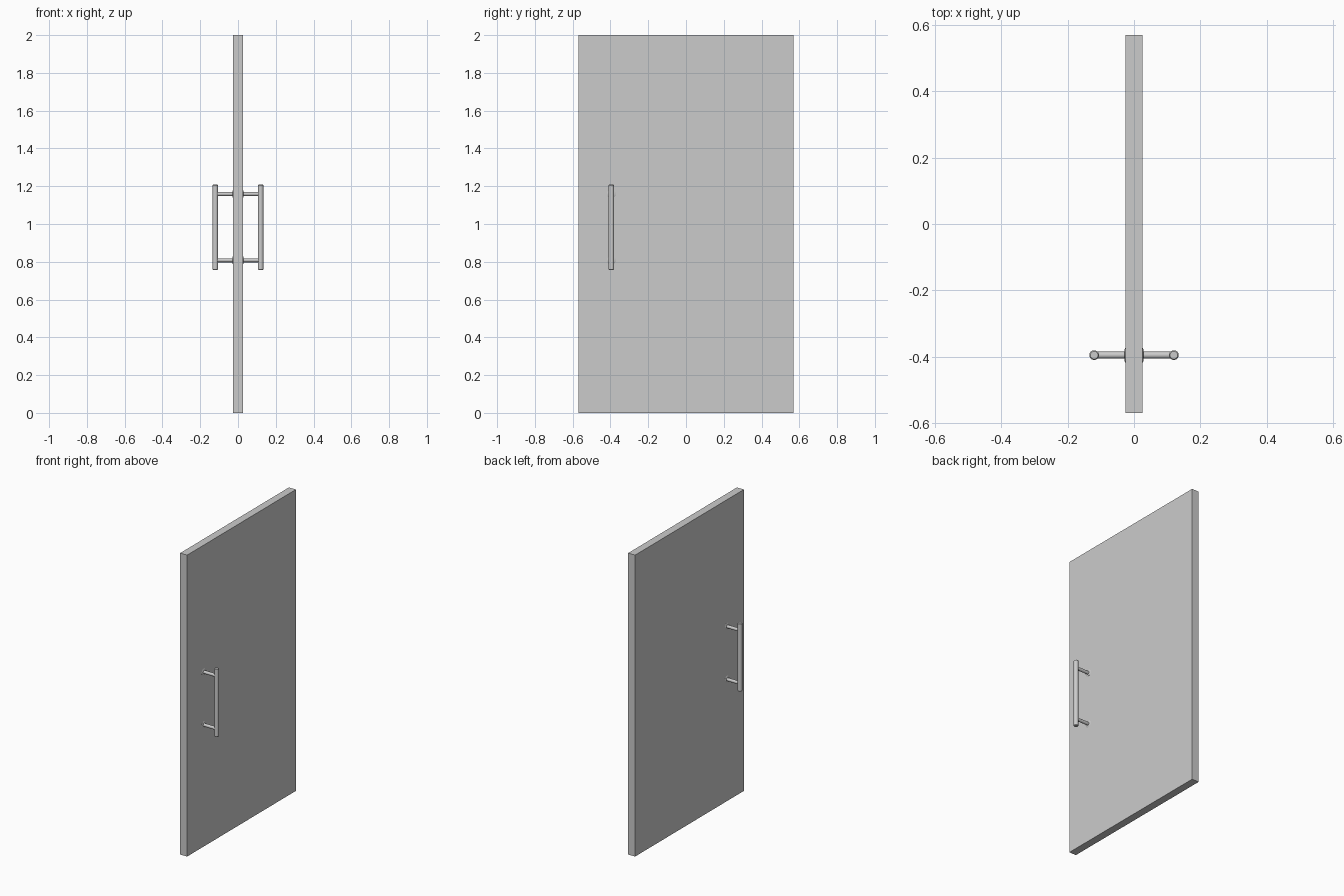
import bpy, bmesh, math

if "Cube" in bpy.data.objects:
    bpy.data.objects.remove(bpy.data.objects["Cube"])

def finish(name, bm, smooth=False):
    me = bpy.data.meshes.new(name)
    bmesh.ops.recalc_face_normals(bm, faces=bm.faces[:])
    bm.to_mesh(me)
    bm.free()
    ob = bpy.data.objects.new(name, me)
    bpy.context.collection.objects.link(ob)
    if smooth:
        bpy.ops.object.select_all(action='DESELECT')
        ob.select_set(True)
        bpy.context.view_layer.objects.active = ob
        bpy.ops.object.shade_smooth_by_angle(angle=math.radians(35))
    return ob

def lathe(name, profile, location, rotation=(0, 0, 0), sides=32):
    """Solid of revolution about local z from (radius, height) points."""
    bm = bmesh.new()
    rings = [[bm.verts.new((r * math.cos(2 * math.pi * i / sides),
                            r * math.sin(2 * math.pi * i / sides), h))
              for i in range(sides)] for r, h in profile]
    for a, b in zip(rings, rings[1:]):
        for i in range(sides):
            j = (i + 1) % sides
            bm.faces.new((a[i], a[j], b[j], b[i]))
    bm.faces.new(rings[0])
    bm.faces.new(rings[-1])
    ob = finish(name, bm, True)
    ob.location, ob.rotation_euler = location, rotation
    return ob

# door slab
bm = bmesh.new()
bmesh.ops.create_cube(bm, size=1)
for v in bm.verts:
    v.co = (v.co.x * 0.051, v.co.y * 1.14, v.co.z * 2 + 1)
finish("door_panel", bm)

# pull handles on both faces
HY, BAR_X = -0.395, 0.12
Z0, Z1, R, C = 0.757, 1.208, 0.0145, 0.003
for side, s in (("right", 1), ("left", -1)):
    # upright grip with chamfered ends
    lathe(f"{side}_handle_bar", [(R - C, Z0), (R, Z0 + C), (R, Z1 - C), (R - C, Z1)],
          (s * BAR_X, HY, 0))
    for level, z in (("lower", 0.808), ("upper", 1.159)):
        rot = (0, s * math.pi / 2, 0)
        # standoff post
        lathe(f"{side}_{level}_post", [(0.0105, 0.02), (0.0105, BAR_X - 0.004)],
              (0, HY, z), rot)
        # tapered mounting collar
        lathe(f"{side}_{level}_collar", [(0.023, 0.02), (0.023, 0.0258), (0.018, 0.0285)],
              (0, HY, z), rot)
